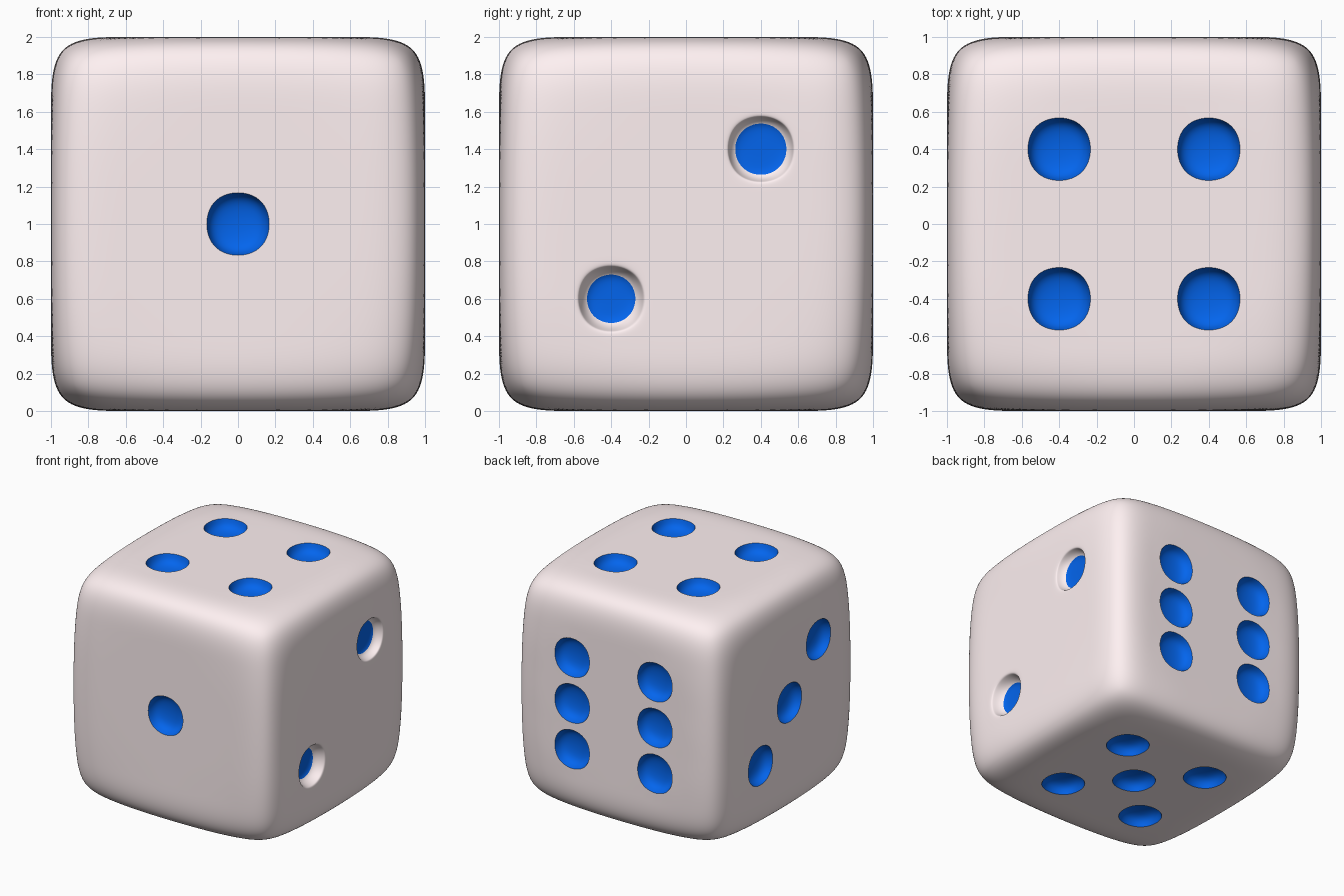
import bpy, bmesh
from mathutils import Vector

if "Cube" in bpy.data.objects:
    bpy.data.objects.remove(bpy.data.objects["Cube"])

A = 0.4  # pip spacing, one cell of the 5 x 5 grid on each side


def material(name, colour):
    m = bpy.data.materials.new(name)
    m.diffuse_color = (*colour, 1)
    m.use_nodes = True
    m.node_tree.nodes["Principled BSDF"].inputs["Base Color"].default_value = m.diffuse_color
    return m


# Pip centres on each side, relative to the middle of the die
corners = [(u, v) for u in (-A, A) for v in (-A, A)]
pips = [(0, -1, 0)]                                            # one, front
pips += [(-1, -A, A), (-1, 0, 0), (-1, A, -A)]                 # three, left
pips += [(u, v, 1) for u, v in corners]                        # four, top
pips += [(u, v, -1) for u, v in corners + [(0, 0)]]            # five, bottom
pips += [(x, 1, z) for x in (-A, A) for z in (-A, 0, A)]       # six, back
two_low, two_high = (1, -A, -A), (1, A, A)                     # two, right

# Cube divided into a 5 x 5 grid per side
bm = bmesh.new()
bmesh.ops.create_cube(bm, size=2)
bmesh.ops.subdivide_edges(bm, edges=bm.edges[:], cuts=4, use_grid_fill=True)
bm.normal_update()
crease = bm.edges.layers.float.new("crease_edge")


def cell_at(point):
    return min(bm.faces, key=lambda f: (f.calc_center_median() - Vector(point)).length)


def sink(point, rim, taper, depth, soft=False):
    """Inset one cell and push it in to form a pip."""
    face = cell_at(point)
    normal = face.normal.copy()
    bmesh.ops.inset_individual(bm, faces=[face], thickness=rim)
    edge_loop = face.verts[:]
    wall = bmesh.ops.inset_individual(bm, faces=[face], thickness=taper)["faces"]
    bmesh.ops.translate(bm, verts=face.verts[:], vec=-normal * depth)
    face.material_index = 1
    if soft:
        # Pale rim, blue only on the floor
        bmesh.ops.poke(bm, faces=[face])
        return
    for f in wall:
        f.material_index = 1
    for i, v in enumerate(edge_loop):
        e = bm.edges.get((v, edge_loop[i - 1]))
        e[crease] = 1.0
        e.smooth = False


for p in pips:
    sink(p, 0.025, 0.05, 0.10)
sink(two_low, 0.013, 0.053, 0.105, True)
sink(two_high, 0.013, 0.037, 0.085, True)

# Pull the eight corners in for a rounder outline
for v in bm.verts:
    high = [i for i in range(3) if abs(v.co[i]) > 0.99]
    if len(high) == 3:
        v.co *= 0.93
    elif len(high) == 2 and max(abs(v.co[i]) for i in range(3) if i not in high) > 0.5:
        for i in high:
            v.co[i] *= 0.985

for f in bm.faces:
    f.smooth = True
bmesh.ops.translate(bm, verts=bm.verts[:], vec=(0, 0, 1))
mesh = bpy.data.meshes.new("die")
bm.to_mesh(mesh)
bm.free()

mesh.materials.append(material("pale_body", (1.0, 0.88, 0.89)))
mesh.materials.append(material("blue_pips", (0.001, 0.13, 0.85)))
die = bpy.data.objects.new("die", mesh)
bpy.context.collection.objects.link(die)

# Subdivision rounds the edges and the pips
sub = die.modifiers.new("rounding", "SUBSURF")
sub.levels = sub.render_levels = 4
